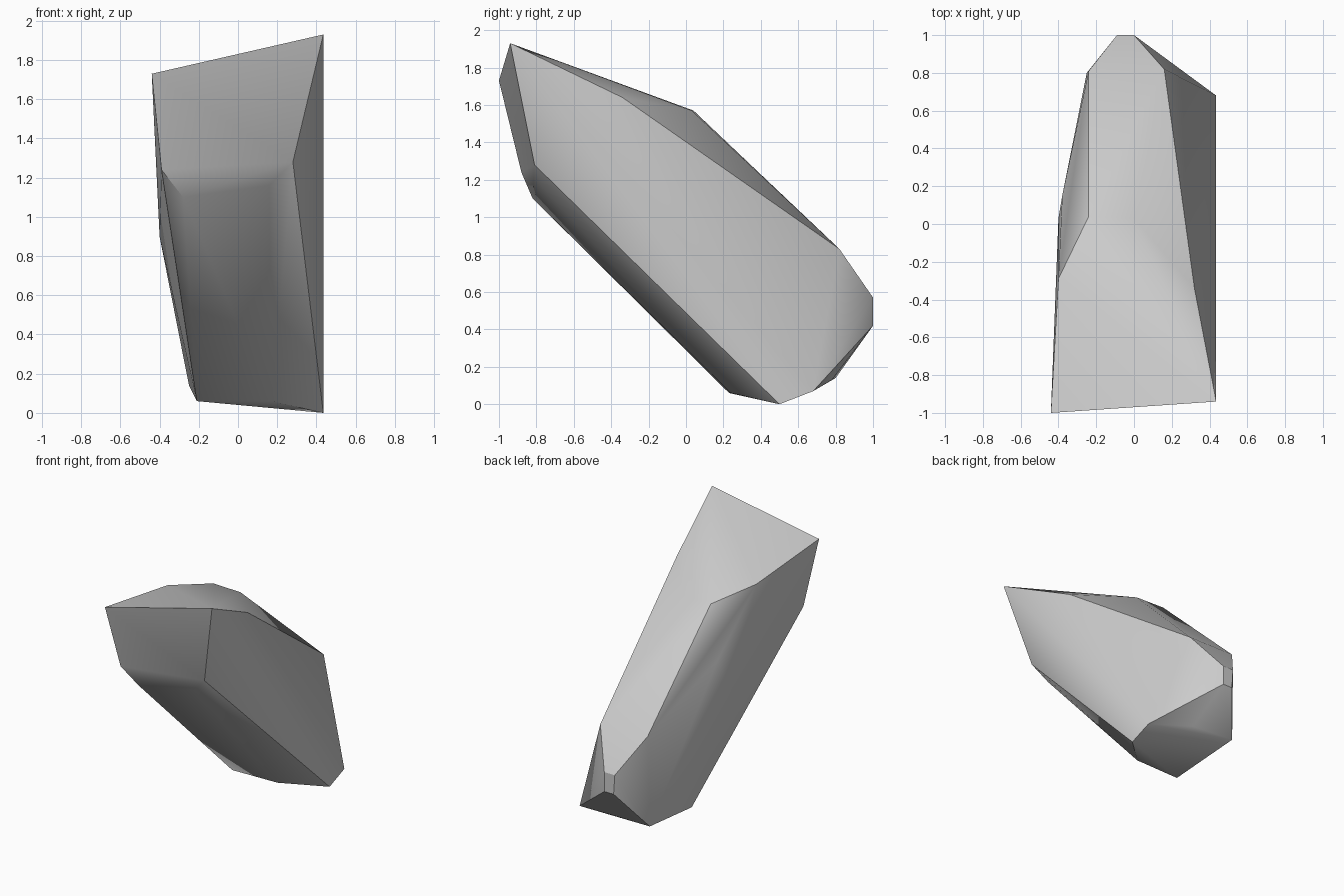
import bpy, bmesh, math

cube = bpy.data.objects.get("Cube")
if cube:
    bpy.data.objects.remove(cube, do_unlink=True)

# Corner points of the boulder, grouped by region
front_facet = [(-.44, -1, 1.73), (.435, -.94, 1.93), (.28, -.81, 1.28), (-.39, -.88, 1.24)]
lower_lip = [(-.28, -.82, 1.1), (.16, -.77, 1.16)]
base = [(-.21, .23, .06), (.17, .24, .06), (.435, .5, 0), (.435, .68, .07),
        (.1, .78, .13), (-.25, .8, .14)]
back_tip = [(-.09, 1, .57), (0, 1, .57), (-.08, 1, .42), (0, 1, .42)]
crest = [(-.4, -.29, 1.64), (.32, -.34, 1.64), (-.24, .04, 1.57), (0, .03, 1.57),
         (-.24, .81, .84), (.16, .82, .83)]
side = [(-.38, .15, 1.22), (-.4, .03, .9)]

# Wrap the points in one convex faceted skin
bm = bmesh.new()
for p in front_facet + lower_lip + base + back_tip + crest + side:
    bm.verts.new(p)
hull = bmesh.ops.convex_hull(bm, input=bm.verts)
inner = {v for v in hull["geom_interior"] if isinstance(v, bmesh.types.BMVert)}
bmesh.ops.delete(bm, geom=list(inner), context="VERTS")
bmesh.ops.recalc_face_normals(bm, faces=bm.faces)
mesh = bpy.data.meshes.new("boulder")
bm.to_mesh(mesh)
bm.free()
boulder = bpy.data.objects.new("boulder", mesh)
bpy.context.collection.objects.link(boulder)

# Plain stone colour
stone = bpy.data.materials.new("stone_grey")
stone.use_nodes = True
grey = (.6, .6, .6, 1)
stone.diffuse_color = grey
stone.node_tree.nodes["Principled BSDF"].inputs["Base Color"].default_value = grey
mesh.materials.append(stone)

# Soft worn folds, crisp main edges
bpy.ops.object.select_all(action="DESELECT")
boulder.select_set(True)
bpy.context.view_layer.objects.active = boulder
bpy.ops.object.shade_smooth_by_angle(angle=math.radians(32))
